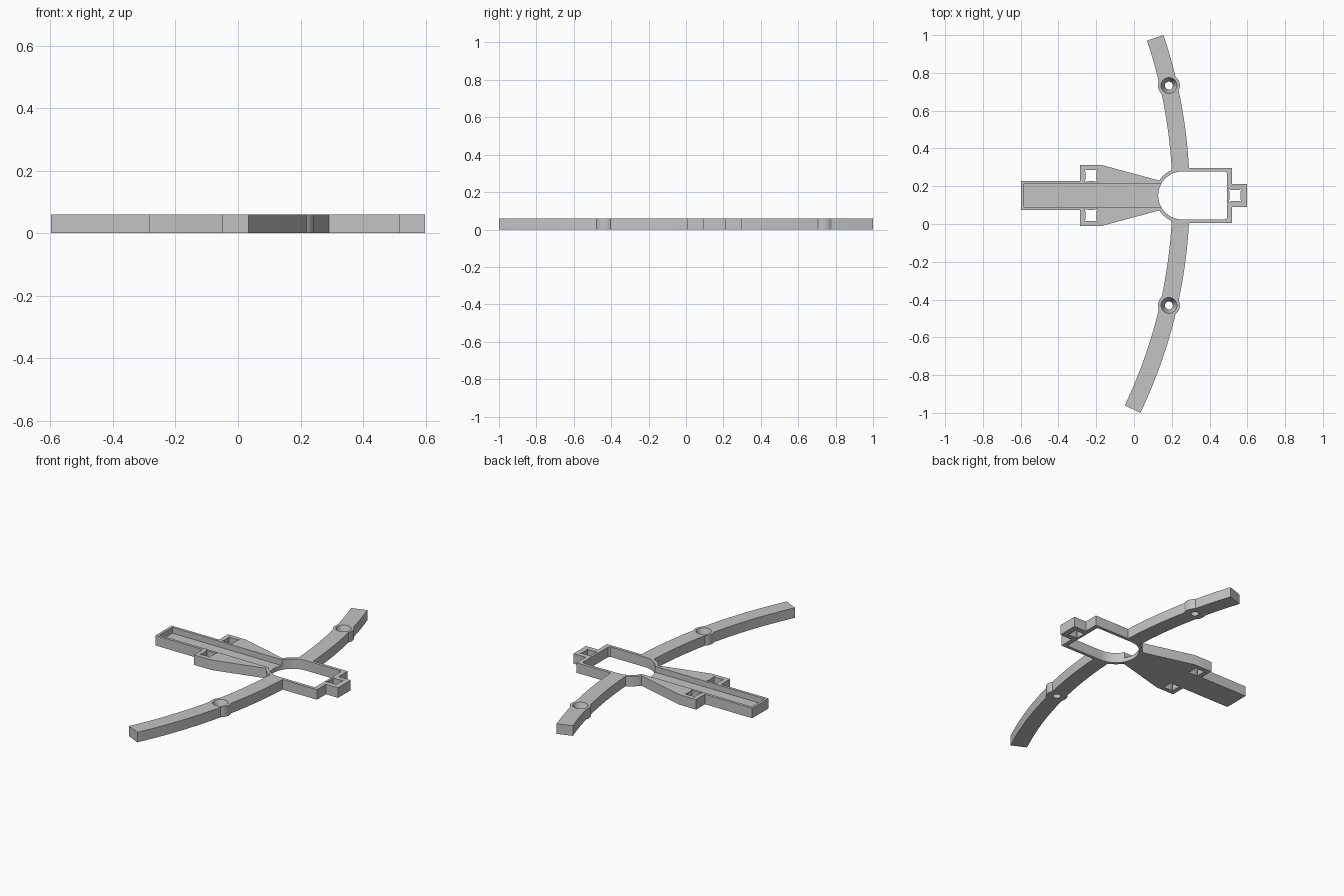
import bpy, bmesh, math

cube = bpy.data.objects.get("Cube")
if cube:
    bpy.data.objects.remove(cube, do_unlink=True)

H = 0.06          # plate thickness
CY = 0.151        # axis of the long body
FLOOR = 0.025     # channel floor height

grey = bpy.data.materials.new("plain grey")
grey.use_nodes = True
COLOR = (0.55, 0.55, 0.55, 1)
grey.diffuse_color = COLOR
grey.node_tree.nodes["Principled BSDF"].inputs["Base Color"].default_value = COLOR


def loft(name, bottom, top, z0=0.0, z1=H):
    """Solid between two outlines with the same number of points."""
    bm = bmesh.new()
    a = [bm.verts.new((x, y, z0)) for x, y in bottom]
    b = [bm.verts.new((x, y, z1)) for x, y in top]
    bm.faces.new(a)
    bm.faces.new(b)
    n = len(a)
    for i in range(n):
        j = (i + 1) % n
        bm.faces.new((a[i], a[j], b[j], b[i]))
    bmesh.ops.recalc_face_normals(bm, faces=bm.faces)
    mesh = bpy.data.meshes.new(name)
    bm.to_mesh(mesh)
    bm.free()
    mesh.materials.append(grey)
    obj = bpy.data.objects.new(name, mesh)
    bpy.context.collection.objects.link(obj)
    return obj


def prism(name, outline, z0=0.0, z1=H):
    return loft(name, outline, outline, z0, z1)


def arc(cx, cy, r, start, end, n):
    angles = [math.radians(start + (end - start) * i / n) for i in range(n + 1)]
    return [(cx + r * math.cos(a), cy + r * math.sin(a)) for a in angles]


def circle(cx, cy, r, n=40):
    return arc(cx, cy, r, 0, 360, n)[:-1]


def box(x0, x1, half):
    return [(x0, CY - half), (x1, CY - half), (x1, CY + half), (x0, CY + half)]


def mirrored(points):
    """Close an open outline by mirroring it across the body axis."""
    return [(x, CY + d) for x, d in points] + [(x, CY - d) for x, d in reversed(points)]


def pinched_square(cx, cy, half=0.035, pinch=0.006):
    """Square whose sides bow slightly inward."""
    pts = []
    for k in range(4):
        c, s = (1, 0, -1, 0)[k], (0, 1, 0, -1)[k]
        for i in range(6):
            t = -1 + i / 3
            u, v = half - pinch * (1 - t ** 4), half * t
            pts.append((cx + u * c - v * s, cy + u * s + v * c))
    return pts


def combine(base, other, operation):
    mod = base.modifiers.new("combine", 'BOOLEAN')
    mod.operation, mod.solver, mod.object = operation, 'EXACT', other
    graph = bpy.context.evaluated_depsgraph_get()
    mesh = bpy.data.meshes.new_from_object(base.evaluated_get(graph))
    base.modifiers.clear()
    base.data = mesh
    bpy.data.objects.remove(other, do_unlink=True)


# Long body with tapered wings
frame = prism("frame", mirrored([
    (-0.598, 0.077), (-0.285, 0.077), (-0.285, 0.161),
    (-0.17, 0.161), (0.13, 0.08), (0.2, 0.07)]))

# Ring housing, end box and swept arms
RX = 0.255
housing = arc(RX, CY, 0.145, 90, 270, 32) + [(0.518, CY - 0.145), (0.518, CY + 0.145)]
AX, OUTER, INNER = -2.374, 2.669, 2.577
arms = arc(AX, CY, OUTER, -25.55, 18.55, 36) + arc(AX, CY, INNER, 18.55, -25.55, 36)
solids = [prism("housing", housing),
          prism("end_box", box(0.48, 0.598, 0.06)),
          prism("arms", arms)]

# Screw bosses on the arms
bosses = [(0.185, CY + side * 0.582) for side in (1, -1)]
solids += [prism("boss", circle(x, y, 0.058)) for x, y in bosses]
for solid in solids:
    combine(frame, solid, 'UNION')

# Openings: large window, channel, square sockets, tapered screw holes
window = arc(RX, CY, 0.127, 90, 270, 32) + [
    (0.482, CY - 0.127), (0.492, CY - 0.117), (0.492, CY + 0.117), (0.482, CY + 0.127)]
LOW, HIGH = -0.02, H + 0.02
cutters = [prism("window", window, LOW, HIGH),
           prism("channel", box(-0.583, 0.2, 0.061), FLOOR, HIGH)]
for x, y in [(-0.228, CY + 0.105), (-0.228, CY - 0.105), (0.535, CY)]:
    cutters.append(prism("socket", pinched_square(x, y), LOW, HIGH))
for x, y in bosses:
    cutters.append(loft("screw_hole", circle(x, y, 0.014), circle(x, y, 0.049), LOW, HIGH))
for cutter in cutters:
    combine(frame, cutter, 'DIFFERENCE')

# Smooth curved walls, keep edges sharp
bpy.ops.object.select_all(action='DESELECT')
frame.select_set(True)
bpy.context.view_layer.objects.active = frame
bpy.ops.object.shade_smooth_by_angle(angle=math.radians(30))
